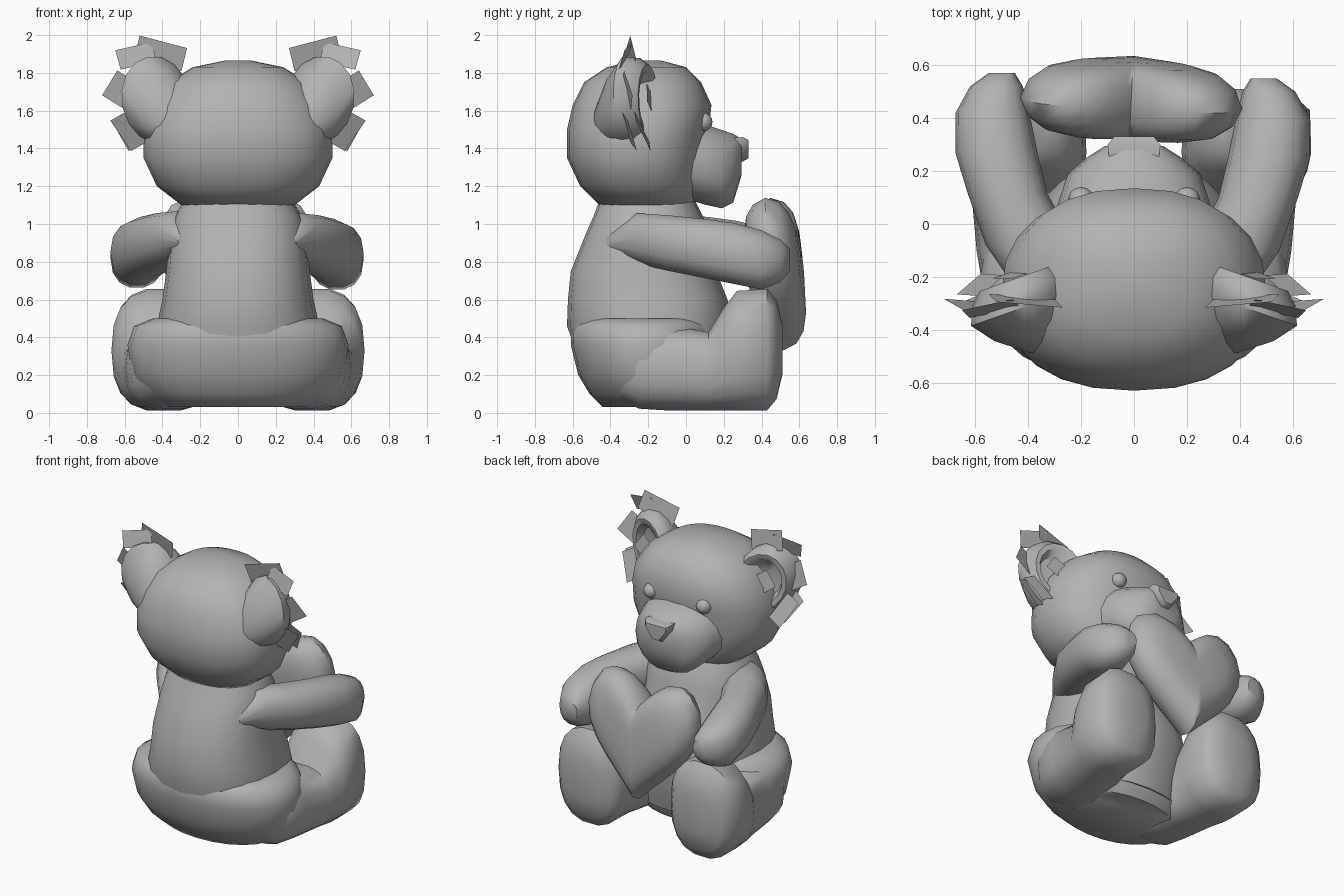
import bpy
import bmesh
from math import sin, cos, pi, radians, copysign
from mathutils import Matrix, Vector

cube = bpy.data.objects.get("Cube")
if cube:
    bpy.data.objects.remove(cube)

# One plain colour for the whole toy
grey = bpy.data.materials.new("plain grey")
grey.use_nodes = True
COLOUR = (0.45, 0.45, 0.45, 1)
grey.diffuse_color = COLOUR
grey.node_tree.nodes["Principled BSDF"].inputs["Base Color"].default_value = COLOUR

SIDES = (("left", 1), ("right", -1))
parts = []


def add_object(name, bm):
    if len(bm.faces) > 1:
        bmesh.ops.recalc_face_normals(bm, faces=bm.faces)
    mesh = bpy.data.meshes.new(name)
    bm.to_mesh(mesh)
    bm.free()
    mesh.materials.append(grey)
    obj = bpy.data.objects.new(name, mesh)
    bpy.context.collection.objects.link(obj)
    parts.append(obj)
    return obj


def skin(name, rings):
    """Closed surface through rings of points, capped at both ends."""
    bm = bmesh.new()
    loops = [[bm.verts.new(p) for p in ring] for ring in rings]
    for a, b in zip(loops, loops[1:]):
        for i in range(len(a)):
            j = (i + 1) % len(a)
            bm.faces.new((a[i], a[j], b[j], b[i]))
    bm.faces.new(loops[0])
    bm.faces.new(loops[-1])
    return add_object(name, bm)


def soft(value, power):
    return copysign(abs(value) ** (2 / power), value)


def loft(name, axis, stations, side=1, n=18, power=2.3):
    """Each station: position on axis, x centre, x radius, then low and high of the third axis."""
    rings = []
    for pos, cx, rx, low, high in stations:
        ring = []
        for i in range(n):
            a = 2 * pi * i / n
            x = side * (cx + rx * soft(cos(a), power))
            v = (low + high) / 2 + (high - low) / 2 * soft(sin(a), power)
            ring.append((x, v, pos) if axis == "z" else (x, pos, v))
        rings.append(ring)
    return skin(name, rings)


# Hips, torso and head, stacked upward
loft("hips", "z", [
    (0.03, 0, 0.4, -0.44, 0.1),
    (0.1, 0, 0.5, -0.51, 0.14),
    (0.2, 0, 0.56, -0.57, 0.16),
    (0.36, 0, 0.585, -0.61, 0.17),
    (0.46, 0, 0.55, -0.61, 0.17),
    (0.5, 0, 0.45, -0.58, 0.15)], n=24, power=2.1)

loft("torso", "z", [
    (0.1, 0, 0.4, -0.5, 0.15),
    (0.46, 0, 0.43, -0.63, 0.24),
    (0.6, 0, 0.4, -0.625, 0.22),
    (0.75, 0, 0.38, -0.61, 0.16),
    (0.95, 0, 0.36, -0.53, 0.12),
    (1.04, 0, 0.34, -0.49, 0.09),
    (1.12, 0, 0.29, -0.46, 0.05)], n=20)

loft("head", "z", [
    (1.1, 0, 0.30, -0.46, 0.04),
    (1.2, 0, 0.43, -0.56, 0.08),
    (1.35, 0, 0.5, -0.63, 0.1),
    (1.5, 0, 0.5, -0.63, 0.12),
    (1.63, 0, 0.46, -0.6, 0.135),
    (1.75, 0, 0.37, -0.54, 0.08),
    (1.83, 0, 0.24, -0.42, 0),
    (1.865, 0, 0.07, -0.27, -0.13)], n=24)

# Muzzle and nose, stacked forward
loft("muzzle", "y", [
    (0, 0, 0.31, 1.13, 1.54),
    (0.1, 0, 0.28, 1.1, 1.53),
    (0.19, 0, 0.25, 1.08, 1.5),
    (0.25, 0, 0.18, 1.11, 1.48),
    (0.295, 0, 0.11, 1.26, 1.45)])

NOSE = ((-0.1, 0.06), (0.1, 0.06), (0.1, 0.02), (0.03, -0.07), (-0.03, -0.07), (-0.1, 0.02))
skin("nose", [[(x * grow, y, 1.4 + z * grow) for x, z in NOSE]
              for y, grow in ((0.22, 0.9), (0.3, 1), (0.33, 0.75))])

# Plump heart cushion, leaning back against the chest
pose = (Matrix.Translation((-0.01, 0.475, 0.735)) @ Matrix.Rotation(radians(-3), 4, "Z")
        @ Matrix.Rotation(radians(6), 4, "X"))
heart_rings = []
for size, depth in ((0.25, -0.145), (0.55, -0.138), (0.78, -0.115), (0.93, -0.07), (1, 0),
                    (0.93, 0.07), (0.78, 0.115), (0.55, 0.138), (0.25, 0.145)):
    ring = []
    for i in range(28):
        t = 2 * pi * i / 28
        x = soft(sin(t), 1) * 0.42
        z = 13 * cos(t) - 4.2 * cos(2 * t) - 1.8 * cos(3 * t) - cos(4 * t) + 2.4
        ring.append(pose @ Vector((x * size, depth, z * size * 0.029)))
    heart_rings.append(ring)
skin("heart_cushion", heart_rings)

# Fur tufts: x, y, z of centre, width, height, turn, lean, swing
TUFTS = (
    (0.41, -0.29, 1.903, 0.26, 0.13, 15, 12, 8),
    (0.54, -0.32, 1.89, 0.2, 0.11, -13, -18, -8),
    (0.62, -0.31, 1.71, 0.16, 0.14, -57, 12, 12),
    (0.58, -0.3, 1.49, 0.2, 0.1, 60, 22, 10),
    (0.58, -0.23, 1.49, 0.2, 0.1, 60, 22, -8),
    (0.45, -0.19, 1.66, 0.13, 0.12, 35, 10, -12),
)

for label, side in SIDES:
    # Leg with an upright foot
    loft(label + "_leg", "y", [
        (-0.38, 0.3, 0.16, 0.08, 0.4),
        (-0.25, 0.34, 0.23, 0.02, 0.47),
        (-0.1, 0.36, 0.235, 0.01, 0.47),
        (0.12, 0.4, 0.215, 0.01, 0.43),
        (0.2, 0.42, 0.235, 0.01, 0.56),
        (0.27, 0.425, 0.245, 0.01, 0.65),
        (0.43, 0.425, 0.24, 0.01, 0.66),
        (0.48, 0.42, 0.19, 0.07, 0.6),
        (0.51, 0.42, 0.1, 0.2, 0.47)], side, power=2.5)

    # Arm reaching forward around the heart
    arm = loft(label + "_arm", "y", [
        (-0.42, 0.26, 0.05, 0.86, 0.94),
        (-0.26, 0.29, 0.15, 0.79, 1.06),
        (-0.1, 0.38, 0.17, 0.75, 1.05),
        (0.1, 0.47, 0.15, 0.71, 1.03),
        (0.25, 0.51, 0.155, 0.68, 1.01),
        (0.4, 0.525, 0.14, 0.65, 0.97),
        (0.5, 0.51, 0.1, 0.69, 0.92),
        (0.55, 0.49, 0.05, 0.75, 0.87)], side, n=14)
    if side < 0:
        arm.location = (-0.01, 0.02, 0.01)

    # Cupped ear: back tapers into the head, hollow faces forward
    tilt = radians(-12)
    ear_rings = []
    for y, size, inward in ((-0.47, 0.4, 0.14), (-0.39, 0.8, 0.05), (-0.32, 1, 0),
                            (-0.25, 0.98, 0), (-0.2, 0.82, 0), (-0.205, 0.66, 0),
                            (-0.26, 0.5, 0), (-0.27, 0.2, 0)):
        ring = []
        for i in range(16):
            a = 2 * pi * i / 16
            u, v = 0.185 * size * cos(a), 0.235 * size * sin(a)
            x = u * cos(tilt) - v * sin(tilt)
            z = u * sin(tilt) + v * cos(tilt)
            ring.append((side * (0.43 + x - inward), y - 0.35 * x, 1.655 + z - inward))
        ear_rings.append(ring)
    skin(label + "_ear", ear_rings)

    # Flat fur tufts around the ear
    for number, (x, y, z, width, height, turn, lean, swing) in enumerate(TUFTS, 1):
        place = (Matrix.Diagonal((side, 1, 1, 1)) @ Matrix.Translation((x, y, z))
                 @ Matrix.Rotation(radians(swing), 4, "Z")
                 @ Matrix.Rotation(radians(lean), 4, "X")
                 @ Matrix.Rotation(radians(-turn), 4, "Y"))
        bm = bmesh.new()
        corners = ((-1, -1), (1, -1), (1, 1), (-1, 1))
        bm.faces.new([bm.verts.new(place @ Vector((i * width / 2, 0, j * height / 2)))
                      for i, j in corners])
        add_object(f"{label}_ear_tuft_{number}", bm)

    # Bead eye
    bm = bmesh.new()
    bmesh.ops.create_uvsphere(bm, u_segments=14, v_segments=8, radius=0.05,
                              matrix=Matrix.Translation((side * 0.2, 0.09, 1.54)))
    add_object(label + "_eye", bm)

# Smooth shading with sharp creases kept
bpy.ops.object.select_all(action="DESELECT")
for obj in parts:
    obj.select_set(True)
bpy.context.view_layer.objects.active = parts[0]
bpy.ops.object.shade_smooth_by_angle(angle=radians(50))
